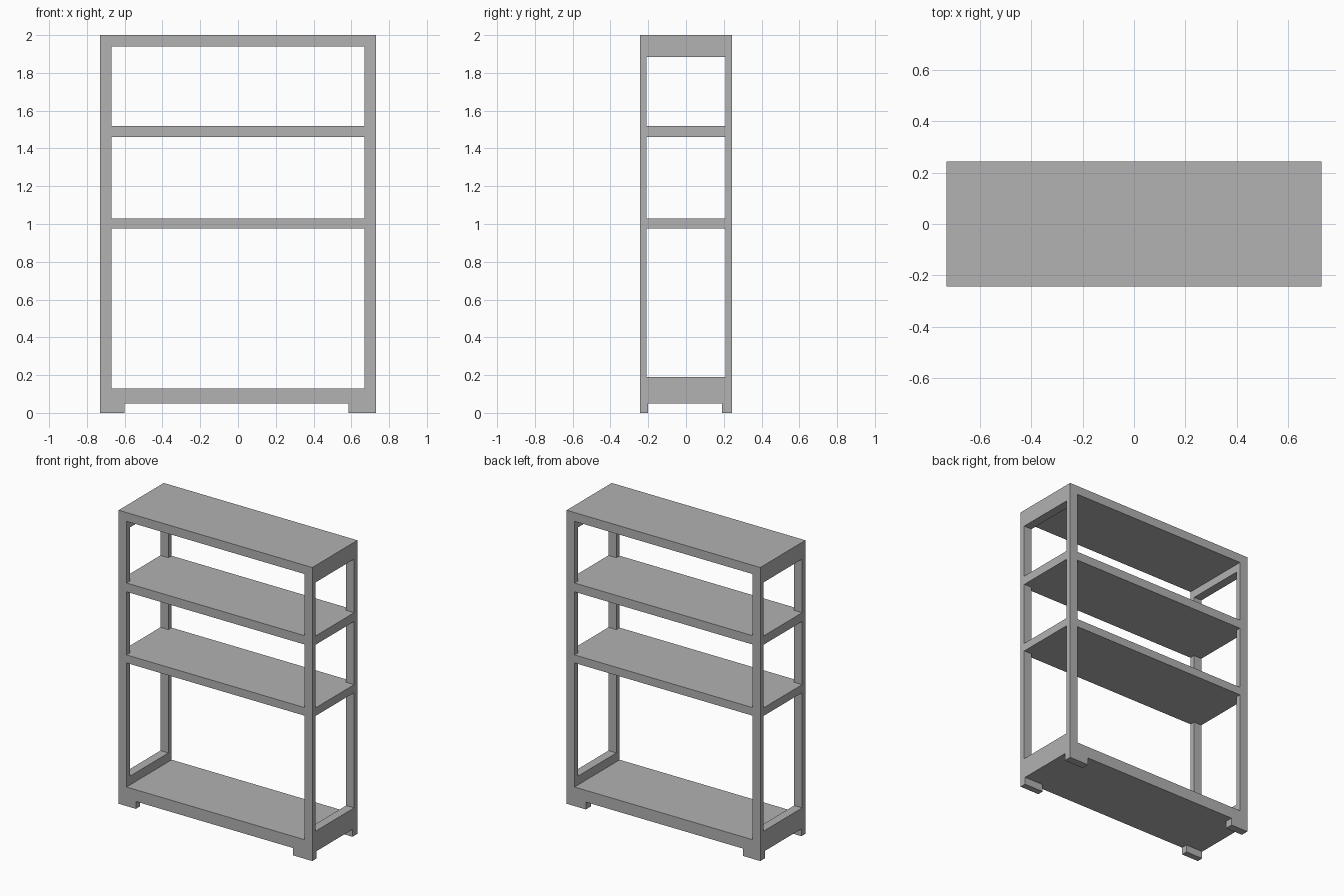
import bpy
import bmesh
from mathutils import Vector

cube = bpy.data.objects.get("Cube")
if cube:
    bpy.data.objects.remove(cube, do_unlink=True)

# One flat grey for the whole rack
grey = bpy.data.materials.new("plain_grey")
grey.use_nodes = True
colour = (0.445, 0.445, 0.445, 1)
grey.diffuse_color = colour
grey.node_tree.nodes["Principled BSDF"].inputs["Base Color"].default_value = colour


def box(name, xs, ys, zs):
    """Add a box spanning the given x, y and z ranges."""
    low, high = (Vector(corner) for corner in zip(xs, ys, zs))
    mesh = bpy.data.meshes.new(name)
    bm = bmesh.new()
    bmesh.ops.create_cube(bm, size=1)
    for v in bm.verts:
        v.co = (low + high) / 2 + v.co * (high - low)
    bm.to_mesh(mesh)
    bm.free()
    mesh.materials.append(grey)
    obj = bpy.data.objects.new(name, mesh)
    bpy.context.collection.objects.link(obj)


def span(a, b, side):
    """Mirror a range to the chosen side of the centre."""
    return sorted((a * side, b * side))


X, Y, HEIGHT = 0.73, 0.243, 2.0
INNER_X, INNER_Y = 0.67, 0.208
BASE = 0.05
LEVELS = {
    "bottom": ((BASE, 0.13), (BASE, 0.19)),
    "lower": ((0.975, 1.03), (0.975, 1.03)),
    "upper": ((1.46, 1.52), (1.46, 1.52)),
    "top": ((1.94, HEIGHT), (1.885, HEIGHT)),
}
SIDES = {"left": 1, "right": -1}
ENDS = {"front": -1, "back": 1}

# Shelves and the rails closing their ends
for level, (shelf_z, rail_z) in LEVELS.items():
    box(f"{level}_shelf", (-INNER_X, INNER_X), (-Y, Y), shelf_z)
    for side, sx in SIDES.items():
        box(f"{level}_{side}_rail", span(INNER_X, X, sx), (-INNER_Y, INNER_Y), rail_z)

# Corner posts and wide flat feet
for side, sx in SIDES.items():
    for end, sy in ENDS.items():
        box(f"{end}_{side}_post", span(INNER_X, X, sx), span(INNER_Y, Y, sy), (BASE, HEIGHT))
        foot_x = 0.585 if sx > 0 else 0.6
        foot_y = 0.19 if sy > 0 else 0.2
        box(f"{end}_{side}_foot", span(foot_x, X, sx), span(foot_y, Y, sy), (0, BASE))
